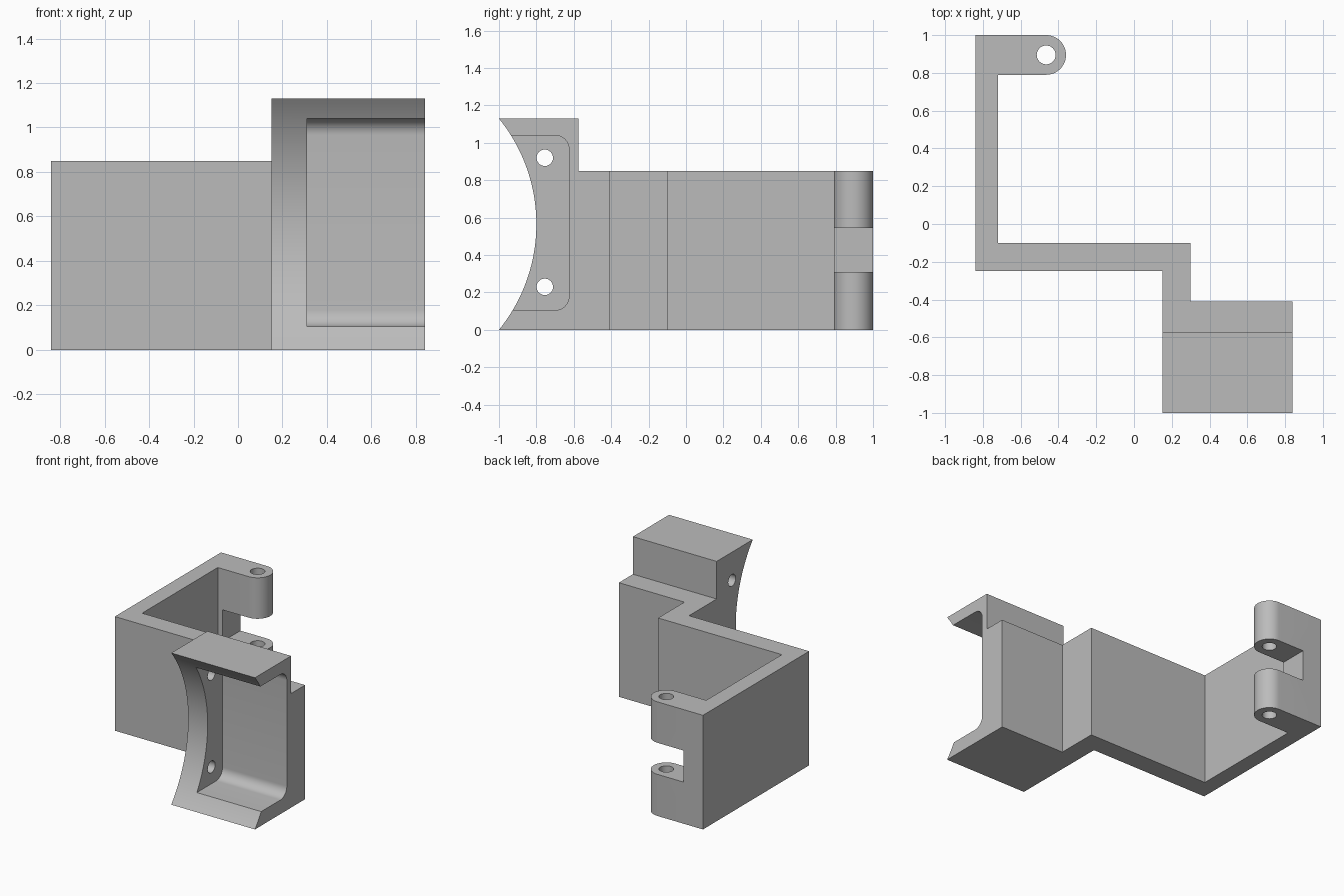
import bpy
import bmesh
from math import sin, cos, pi, asin, radians
from mathutils import Vector

if "Cube" in bpy.data.objects:
    bpy.data.objects.remove(bpy.data.objects["Cube"], do_unlink=True)

grey = bpy.data.materials.new("plain_grey")
grey.use_nodes = True
color = (0.5, 0.5, 0.5, 1)
grey.diffuse_color = color
grey.node_tree.nodes["Principled BSDF"].inputs["Base Color"].default_value = color


def arc(cx, cy, r, start, end, steps):
    """Points on a circular arc, angles in radians."""
    angles = [start + (end - start) * i / steps for i in range(steps + 1)]
    return [(cx + r * cos(a), cy + r * sin(a)) for a in angles]


def prism(name, outline, axis, low, high):
    """Extrude an outline in the xy plane along z, or in the yz plane along x."""
    def place(p, d):
        return Vector((p[0], p[1], d)) if axis == "z" else Vector((d, p[0], p[1]))

    bm = bmesh.new()
    face = bm.faces.new([bm.verts.new(place(p, low)) for p in outline])
    grown = bmesh.ops.extrude_face_region(bm, geom=[face])["geom"]
    moved = [v for v in grown if isinstance(v, bmesh.types.BMVert)]
    bmesh.ops.translate(bm, verts=moved, vec=place((0, 0), high - low))
    bmesh.ops.recalc_face_normals(bm, faces=bm.faces[:])
    mesh = bpy.data.meshes.new(name)
    bm.to_mesh(mesh)
    bm.free()
    mesh.materials.append(grey)
    obj = bpy.data.objects.new(name, mesh)
    bpy.context.collection.objects.link(obj)
    return obj


def combine(target, other, operation):
    """Apply a boolean and remove the helper."""
    mod = target.modifiers.new(operation, "BOOLEAN")
    mod.operation = operation
    mod.solver = "EXACT"
    mod.object = other
    bpy.context.view_layer.objects.active = target
    bpy.ops.object.modifier_apply(modifier=mod.name)
    bpy.data.objects.remove(other, do_unlink=True)


arm_height, head_height = 0.85, 1.13
left, right, head_left = -0.84, 0.84, 0.15
joint_y = -0.41
pin = (-0.465, 0.895)

# Stepped arm with a rounded hinge lug at its back end
plan = [(left, -0.25), (left, 1.0)]
plan += arc(*pin, 0.105, pi / 2, -pi / 2, 24)
plan += [(-0.72, 0.79), (-0.72, -0.10), (0.30, -0.10), (0.30, joint_y),
         (head_left, joint_y), (head_left, -0.25)]
bracket = prism("bracket", plan, "z", 0, arm_height)

# Clamp head with a concave front
mid = head_height / 2
radius = (mid ** 2 + 0.2 ** 2) / 0.4
sweep = asin(mid / radius)
side = arc(-0.8 - radius, mid, radius, -sweep, sweep, 40)
side += [(-0.575, head_height), (-0.575, arm_height), (joint_y, arm_height), (joint_y, 0)]
combine(bracket, prism("head", side, "x", head_left, right), "UNION")

# Pocket open to the front and one side, with rounded back corners
low, high, back, r = 0.105, 1.04, -0.625, 0.075
pocket = [(-1.2, low)]
pocket += arc(back - r, low + r, r, -pi / 2, 0, 10)
pocket += arc(back - r, high - r, r, 0, pi / 2, 10)
pocket += [(-1.2, high)]
combine(bracket, prism("pocket_cutter", pocket, "x", 0.31, 1.0), "DIFFERENCE")

# Screw holes through the head wall
for z in (0.23, 0.92):
    ring = arc(-0.755, z, 0.044, 0, 2 * pi, 32)[:-1]
    combine(bracket, prism("screw_cutter", ring, "x", 0.0, 0.4), "DIFFERENCE")

# Hinge pin hole and the notch that splits the lug
ring = arc(*pin, 0.05, 0, 2 * pi, 32)[:-1]
combine(bracket, prism("pin_cutter", ring, "z", -0.1, 1.0), "DIFFERENCE")
notch = [(-0.68, 0.7), (-0.3, 0.7), (-0.3, 1.1), (-0.68, 1.1)]
combine(bracket, prism("notch_cutter", notch, "z", 0.31, 0.545), "DIFFERENCE")

# Smooth curved walls, keep hard edges
bpy.ops.object.select_all(action="DESELECT")
bracket.select_set(True)
bpy.context.view_layer.objects.active = bracket
bpy.ops.object.shade_smooth_by_angle(angle=radians(25))
